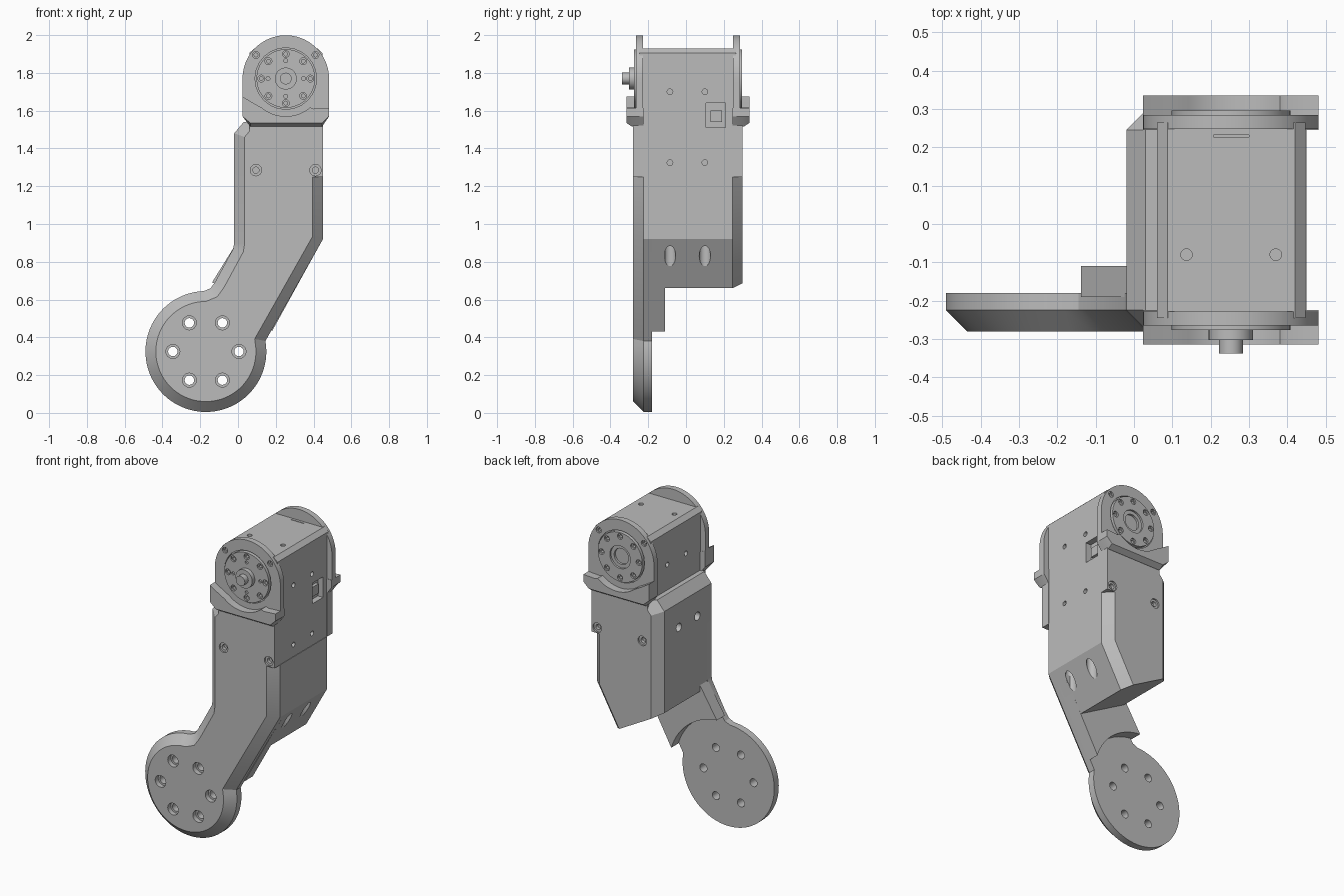
import bpy, bmesh
from math import radians, cos, sin
from mathutils import Matrix, Vector

if "Cube" in bpy.data.objects:
    bpy.data.objects.remove(bpy.data.objects["Cube"])

grey = bpy.data.materials.new("plain_grey")
grey.use_nodes = True
grey.diffuse_color = (0.5, 0.5, 0.5, 1)
grey.node_tree.nodes["Principled BSDF"].inputs["Base Color"].default_value = (0.5, 0.5, 0.5, 1)

parts = []


def finish(name, bm, keep=True):
    bmesh.ops.recalc_face_normals(bm, faces=bm.faces)
    me = bpy.data.meshes.new(name)
    bm.to_mesh(me)
    bm.free()
    me.materials.append(grey)
    ob = bpy.data.objects.new(name, me)
    bpy.context.collection.objects.link(ob)
    if keep:
        parts.append(ob)
    return ob


def loft(name, rings, keep=True):
    """Solid through equal-sized xz outlines, each at its own y."""
    bm = bmesh.new()
    loops = [[bm.verts.new((x, y, z)) for x, z in pts] for y, pts in rings]
    n = len(loops[0])
    for a, b in zip(loops, loops[1:]):
        for i in range(n):
            j = (i + 1) % n
            bm.faces.new((a[i], a[j], b[j], b[i]))
    bm.faces.new(loops[0])
    bm.faces.new(loops[-1])
    return finish(name, bm, keep)


def rect(x0, x1, z0, z1):
    return [(x0, z0), (x1, z0), (x1, z1), (x0, z1)]


def box(name, x0, x1, y0, y1, z0, z1, keep=True):
    return loft(name, [(y0, rect(x0, x1, z0, z1)), (y1, rect(x0, x1, z0, z1))], keep)


def cyl(name, centre, r, length, axis="Y", keep=True, segs=24):
    bm = bmesh.new()
    turn = {"X": Matrix.Rotation(radians(90), 4, "Y"), "Z": Matrix(),
            "Y": Matrix.Rotation(radians(90), 4, "X")}[axis]
    bmesh.ops.create_cone(bm, cap_ends=True, segments=segs, radius1=r, radius2=r,
                          depth=length, matrix=Matrix.Translation(centre) @ turn)
    return finish(name, bm, keep)


def cut(ob, cutter):
    mod = ob.modifiers.new("cut", "BOOLEAN")
    mod.operation, mod.solver, mod.object = "DIFFERENCE", "EXACT", cutter
    dg = bpy.context.evaluated_depsgraph_get()
    me = bpy.data.meshes.new_from_object(ob.evaluated_get(dg))
    ob.modifiers.clear()
    ob.data = me
    bpy.data.objects.remove(cutter)


def hole(ob, centre, r, depth, axis="Y"):
    cut(ob, cyl("cutter", centre, r, depth * 2, axis, False))


def screw_hole(ob, x, y, z, r=0.03):
    hole(ob, (x, y, z), r, 0.01)
    hole(ob, (x, y, z), r * 0.55, 0.03)


def arc(c, r, a0, a1, n):
    return [(c[0] + r * cos(radians(a0 + (a1 - a0) * i / n)),
             c[1] + r * sin(radians(a0 + (a1 - a0) * i / n))) for i in range(n + 1)]


def inset(pts, d, sharp):
    """Move edges inward by d, leaving those whose midpoint is sharp."""
    p = [Vector(q) for q in pts]
    n = len(p)
    sign = 1 if sum(p[i - 1].cross(p[i]) for i in range(n)) > 0 else -1
    lines = []
    for i in range(n):
        a, b = p[i], p[(i + 1) % n]
        t = (b - a).normalized()
        nrm = Vector((-t.y, t.x)) * sign
        m = (a + b) / 2
        lines.append((nrm, nrm.dot(a) + (0 if sharp(m.x, m.y) else d)))
    out = []
    for i in range(n):
        (u, du), (v, dv) = lines[i - 1], lines[i]
        det = u.x * v.y - u.y * v.x
        out.append(((du * v.y - dv * u.y) / det, (u.x * dv - v.x * du) / det))
    return out


HUB = (-0.17, 0.325)
AXLE = (0.253, 1.77)
MID = 0.01          # depth centre of the housing
CH = 0.055
SIDES = (("front", -1), ("back", 1))

# Upper outline shared by the front arm and the housing body
upper = [(-0.02, 1.48), (0.03, 1.54), (0.13, 1.54), (0.13, 1.25), (0.45, 1.25), (0.45, 0.92)]


def notch(x, z):
    return x > 0.04 and z > 1.24


# Front arm with round foot and chamfered front rim
arm = arc(HUB, 0.32, 10, -268, 64) + [(-0.145, 0.66), (-0.12, 0.695), (-0.025, 0.87), (-0.02, 0.9)] + upper
arm_plate = loft("arm_plate", [(-0.18, arm), (-0.28 + CH, arm), (-0.28, inset(arm, CH, notch))])
for k in range(6):
    x, z = HUB[0] + 0.175 * cos(radians(60 * k)), HUB[1] + 0.175 * sin(radians(60 * k))
    hole(arm_plate, (x, -0.28, z), 0.037, 0.03)
    hole(arm_plate, (x, -0.23, z), 0.025, 0.2)

# Thickened arm, cut round the foot
rib = arc(HUB, 0.366, 17, 85, 16) + [(-0.02, 0.88), (0.427, 0.88)]
loft("arm_rib", [(-0.19, rib), (-0.11, rib)])

# Housing body with chamfered back rim
body = [(0.305, 0.66), (-0.02, 0.84)] + upper
inner = inset(body, CH, lambda x, z: notch(x, z) or (0 < x < 0.25 and z < 1))
housing = loft("housing_body", [(-0.18, body), (0.30 - CH, body), (0.30, inner)])
for y in (-0.085, 0.1):
    hole(housing, (0.40, y, 0.8), 0.03, 0.25, "Z")
    hole(housing, (-0.02, y, 1.325), 0.026, 0.06, "X")

# Motor case with chamfered top edges
case = [(0.06, 1.25), (0.447, 1.25), (0.447, 1.905), (0.42, 1.93), (0.087, 1.93), (0.06, 1.905)]
motor = loft("motor_case", [(-0.245, case), (0.265, case)])
for y in (-0.085, 0.1):
    for z in (1.325, 1.70):
        for x in (0.06, 0.447):
            hole(motor, (x, y, z), 0.015, 0.03, "X")
for x in (0.137, 0.37):
    hole(motor, (x, -0.08, 1.93), 0.015, 0.03, "Z")
cut(motor, box("cutter", 0.41, 0.5, 0.105, 0.21, 1.51, 1.64, False))
cut(motor, box("cutter", 0.207, 0.3, 0.227, 0.232, 1.92, 1.95, False))
box("cable_plug", 0.40, 0.43, 0.13, 0.19, 1.54, 1.60)

# Cheeks, end caps and horns, repeated front and back
cap = arc(AXLE, 0.229, 0, 180, 40) + [(0.024, 1.57), (0.065, 1.53), (0.445, 1.53), (0.482, 1.57)]
lip_top = [(0.482, 1.615), (0.40, 1.61)] + arc(AXLE, 0.2, -50, -130, 12) + [(0.09, 1.635), (0.024, 1.675)]
lip = lip_top + [(0.024, 1.57), (0.065, 1.535), (0.445, 1.535), (0.482, 1.57)]
low_lip = lip_top + [(0.024, 1.57), (0.065, 1.515), (0.445, 1.515), (0.482, 1.57)]

for side, s in SIDES:
    face = MID + s * 0.29
    cheek = box(side + "_cheek", 0.06, 0.45, face, MID + s * 0.235, 1.25, 1.54)
    for x in (0.095, 0.41):
        screw_hole(cheek, x, face, 1.285)
    screw_hole(arm_plate if s < 0 else housing, 0.095, face, 1.285)

    cap_y = MID + s * 0.275
    end_cap = loft(side + "_end_cap", [(cap_y, cap), (MID + s * 0.238, cap)])
    for x in (0.095, 0.41):
        screw_hole(end_cap, x, cap_y, 1.895, 0.018)
    hole(end_cap, (AXLE[0], cap_y, AXLE[1]), 0.163, 0.015)
    loft(side + "_cap_lip", [(MID + s * 0.325, lip), (MID + s * 0.295, low_lip), (MID + s * 0.235, low_lip)])

    horn_y = MID + s * 0.286
    horn = cyl(side + "_horn", (AXLE[0], MID + s * 0.263, AXLE[1]), 0.155, 0.046, segs=64)
    for k in range(8):
        c, d = cos(radians(45 * k)), sin(radians(45 * k))
        screw_hole(horn, AXLE[0] + 0.13 * c, horn_y, AXLE[1] + 0.13 * d, 0.018)
        if s < 0 and k % 2 == 0:
            hole(horn, (AXLE[0] + 0.094 * c, horn_y, AXLE[1] + 0.094 * d), 0.01, 0.01)
    if s > 0:
        hole(horn, (AXLE[0], horn_y, AXLE[1]), 0.072, 0.012)
        hole(horn, (AXLE[0], horn_y, AXLE[1]), 0.05, 0.03)

# Output boss and shaft on the front
cyl("shaft_boss", (AXLE[0], -0.285, AXLE[1]), 0.058, 0.036, segs=40)
cyl("shaft_tip", (AXLE[0], -0.31, AXLE[1]), 0.031, 0.056, segs=32)

# Smooth round surfaces, sharp corners
bpy.ops.object.select_all(action="DESELECT")
for ob in parts:
    ob.select_set(True)
bpy.context.view_layer.objects.active = parts[0]
bpy.ops.object.shade_smooth_by_angle(angle=radians(25))
